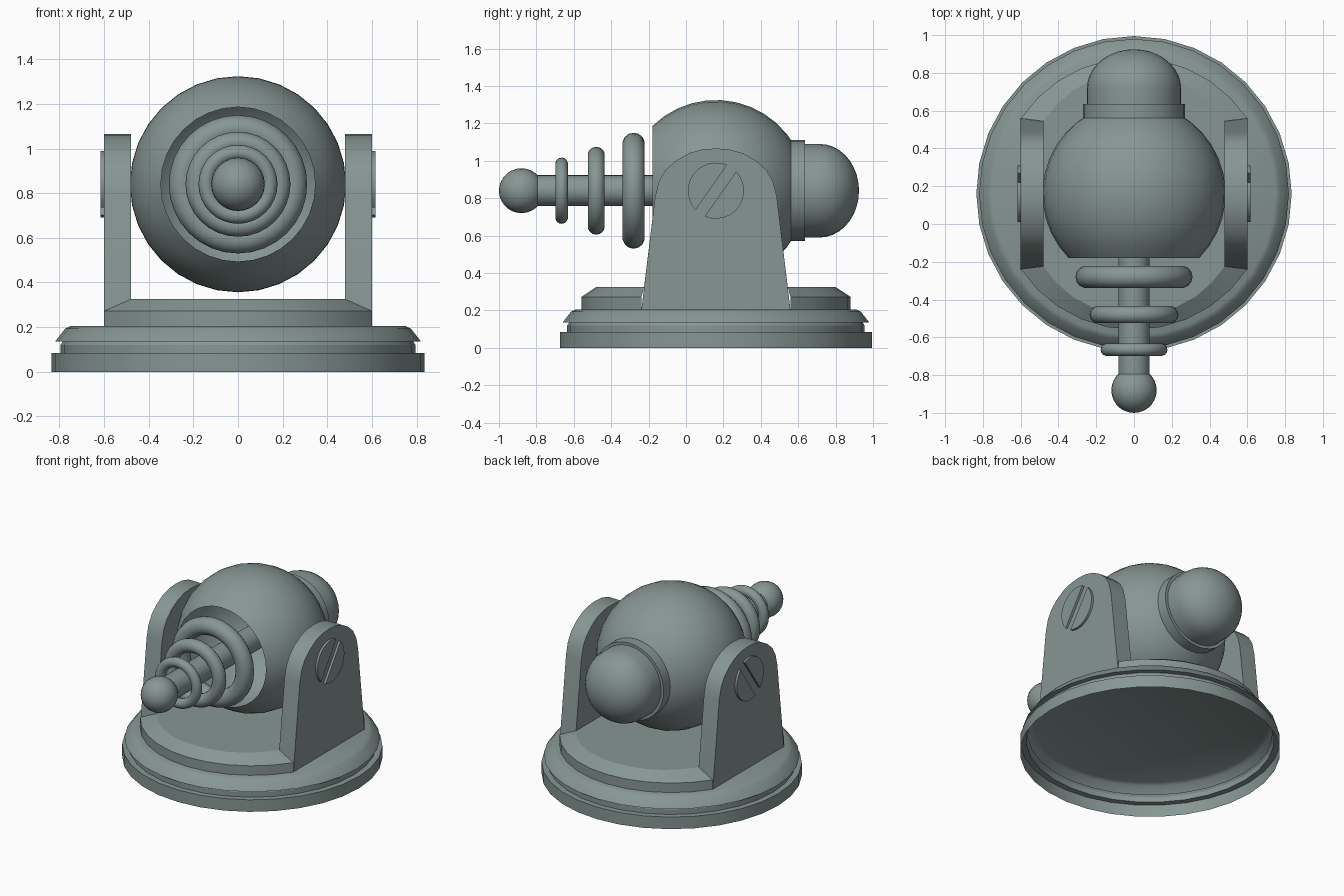
import bpy, bmesh, math
from mathutils import Vector

if "Cube" in bpy.data.objects:
    bpy.data.objects.remove(bpy.data.objects["Cube"])

CY, CZ = 0.16, 0.84   # vertical axis of the base, height of the pivot
SEG = 32

paint = bpy.data.materials.new('grey_green_paint')
paint.diffuse_color = (.24, .305, .295, 1)
paint.use_nodes = True
paint.node_tree.nodes["Principled BSDF"].inputs["Base Color"].default_value = paint.diffuse_color


def finish(name, bm, angle=35):
    bmesh.ops.remove_doubles(bm, verts=bm.verts, dist=1e-5)
    bmesh.ops.recalc_face_normals(bm, faces=bm.faces)
    me = bpy.data.meshes.new(name)
    bm.to_mesh(me)
    bm.free()
    me.materials.append(paint)
    ob = bpy.data.objects.new(name, me)
    bpy.context.collection.objects.link(ob)
    bpy.ops.object.select_all(action='DESELECT')
    ob.select_set(True)
    bpy.context.view_layer.objects.active = ob
    bpy.ops.object.shade_smooth_by_angle(angle=math.radians(angle))
    return ob


def lathe_mesh(profile, axis, closed=False, seg=SEG):
    """Spin (radius, position) points about the base's z axis or the gun's y axis."""
    bm = bmesh.new()
    if axis == 'Z':
        pts = [Vector((r, CY, p)) for r, p in profile]
        cent, ax = Vector((0, CY, 0)), Vector((0, 0, 1))
    else:
        pts = [Vector((r, p, CZ)) for r, p in profile]
        cent, ax = Vector((0, 0, CZ)), Vector((0, 1, 0))
    vs = [bm.verts.new(p) for p in pts]
    es = [bm.edges.new(e) for e in zip(vs, vs[1:])]
    if closed:
        es.append(bm.edges.new((vs[-1], vs[0])))
    bmesh.ops.spin(bm, geom=vs + es, cent=cent, axis=ax, angle=math.tau,
                   steps=seg, use_merge=True)
    return bm


def arc(r, p, a0, a1, n, rp=None):
    """Points of an arc in (radius, position), angle measured from -axis."""
    rp = rp or r
    out = []
    for i in range(n + 1):
        a = math.radians(a0 + (a1 - a0) * i / n)
        out.append((max(0, r * math.sin(a)), p - rp * math.cos(a)))
    return out


def extrude_x(bm, outline, x0, x1):
    """Extrude a (y, z) outline along x, open on the x0 side if it is hidden."""
    f = bm.faces.new([bm.verts.new((x0, y, z)) for y, z in outline])
    g = bmesh.ops.extrude_face_region(bm, geom=[f])['geom']
    bmesh.ops.translate(bm, vec=(x1 - x0, 0, 0),
                        verts=[v for v in g if isinstance(v, bmesh.types.BMVert)])
    return bm


def mirror_x(bm):
    bmesh.ops.mirror(bm, geom=bm.verts[:] + bm.edges[:] + bm.faces[:],
                     axis='X', merge_dist=-1)
    return bm


# Base: one open-bottomed shell with a grooved foot and flared lid
finish('base_shell', lathe_mesh([(.835, 0), (.835, .085), (.795, .085), (.795, .12),
                                 (.785, .135), (.82, .135), (.775, .193), (.75, .205),
                                 (0, .205)], 'Z'), 28)

# Chamfered plinth: front and back arcs, running out into the arms
bm = bmesh.new()
N = 10
lower, upper, top = [], [], []
for s in (-1, 1):
    for i in range(N + 1):
        t = i / N if s < 0 else 1 - i / N
        a = math.radians(33.6 + 112.8 * t)
        b = math.radians(38.66 + 102.68 * t)
        rt = .615 + .025 * min(1, 4 * t, 4 * (1 - t))
        x, y = -.72 * math.cos(a), CY + s * .72 * math.sin(a)
        lower.append(bm.verts.new((x, y, .205)))
        upper.append(bm.verts.new((x, y, .272)))
        top.append(bm.verts.new((-rt * math.cos(b), CY + s * rt * math.sin(b), .325)))
for k in (0, N + 1):
    for i in range(k, k + N):
        bm.faces.new((lower[i], lower[i + 1], upper[i + 1], upper[i]))
        bm.faces.new((upper[i], upper[i + 1], top[i + 1], top[i]))
bm.faces.new(top)
finish('plinth', bm, 25)

# Side arms with rounded tops, inner faces ending on the plinth
half = [(.398, .205), (.325, .81), (.305, .89), (.27, .95), (.215, 1.0), (.145, 1.04), (.075, 1.06)]
outline = [(CY + d, z) for d, z in half] + [(CY, 1.066)] + [(CY - d, z) for d, z in reversed(half)]
bm = extrude_x(bmesh.new(), outline, .48, .6)
bmesh.ops.delete(bm, geom=[f for f in bm.faces if f.calc_center_median().z < .21],
                 context='FACES_ONLY')
for v in bm.verts:
    if v.co.x < .5 and v.co.z < .21:
        v.co.z = .325
        v.co.y = CY + math.copysign(.384, v.co.y - CY)
finish('side_arms', mirror_x(bm), 30)

# Slotted pivot screws: two disc segments either side of the slot
bm = bmesh.new()
tilt, r, w = math.radians(55), .15, .03
a = math.asin(w / r)
for side in (0, math.pi):
    angles = [tilt + side + a + (math.pi - 2 * a) * i / 12 for i in range(13)]
    extrude_x(bm, [(CY + r * math.cos(t), CZ + r * math.sin(t)) for t in angles], .599, .616)
finish('pivot_screws', mirror_x(bm))

# Hollow ball body, open at the front
R = .485
finish('ball_body', lathe_mesh(arc(R, CY, math.degrees(math.acos(.34 / R)), 180, 14), 'Y'))

# Rear collar and domed cap
finish('rear_collar', lathe_mesh([(.27, .55), (.27, .635), (.25, .635)], 'Y'))
finish('rear_cap', lathe_mesh([(.25, .635)] + arc(.25, .715, 90, 180, 9, .21), 'Y'))

# Barrel rod, ball tip and shrinking rings
finish('barrel_rod', lathe_mesh([(.083, -.8), (.083, .2), (0, .2)], 'Y', seg=24))
finish('barrel_tip', lathe_mesh(arc(.12, -.88, 0, 180, 14), 'Y', seg=24))
for name, y, outer, minor in (('large_ring', -.28, .31, .06),
                              ('middle_ring', -.48, .235, .046),
                              ('small_ring', -.665, .177, .034)):
    ring = [(outer - minor + minor * math.cos(math.tau * i / 14),
             y + minor * math.sin(math.tau * i / 14)) for i in range(14)]
    finish(name, lathe_mesh(ring, 'Y', closed=True), 60)
